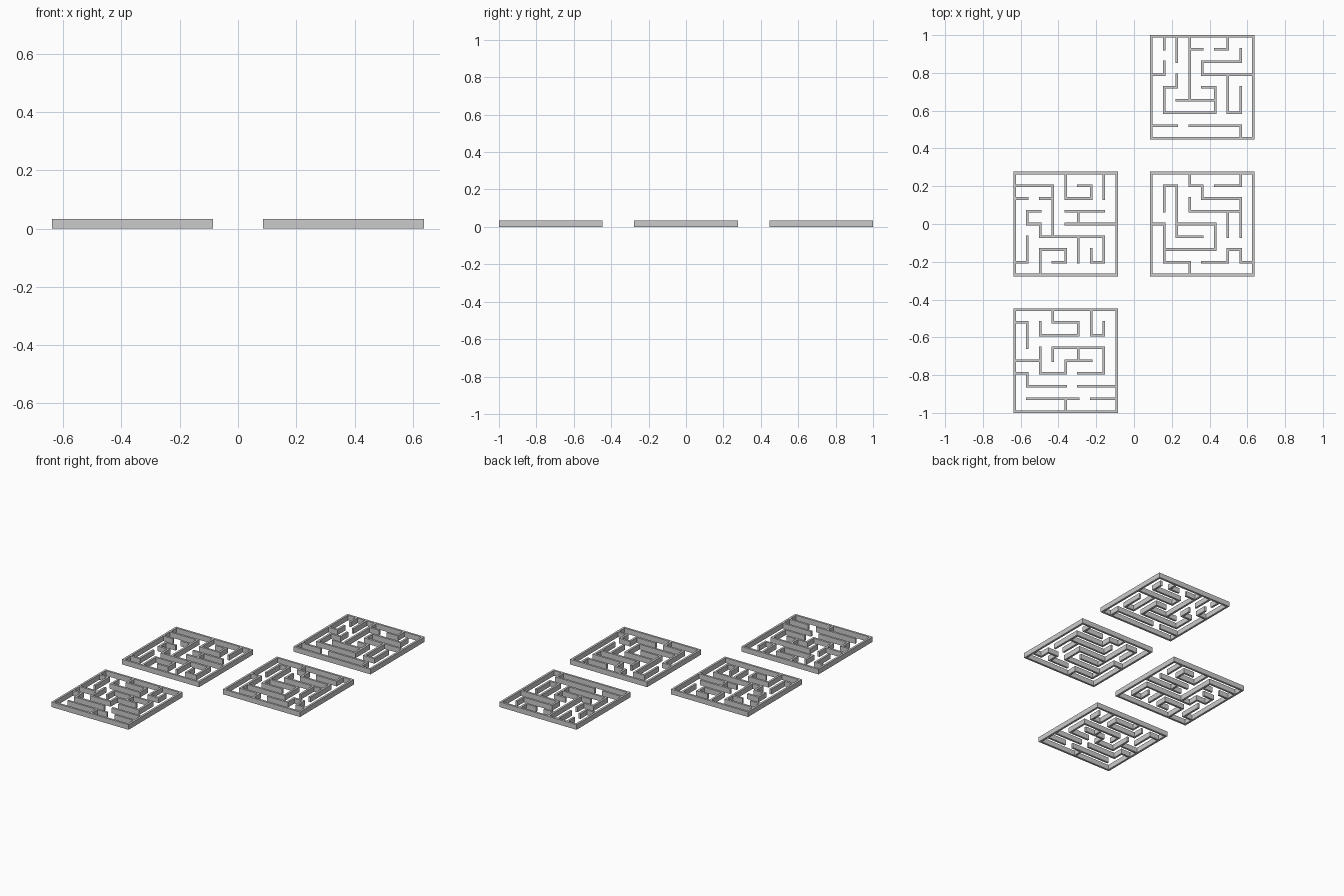
import bpy, bmesh

if "Cube" in bpy.data.objects:
    bpy.data.objects.remove(bpy.data.objects["Cube"])

T = 0.0135          # wall thickness
P = 5 * T           # grid pitch
H = 0.033           # wall height
N = 8               # cells per side
SIZE = N * P + T
CX, CY = 0.3617, 1 - SIZE / 2

# Wall paths: each token is column,row of a grid corner (row 0 at the back)
BORDER = "00 80 88 08 00"
MAZES = {
    "maze_back_right": (CX, CY,
        "10 11; 20 22; 30 35; 31 41; 51 61 60; 71 72 42 43 83; 63 66 76 74;"
        "03 13 12; 23 24 14 16 56 54 44; 25 55; 07 27; 37 77 78"),
    "maze_middle_left": (-CX, 0,
        "01 31 35; 02 12; 22 32; 40 42 62 61 51; 70 72; 43 73; 53 54; 44 84;"
        "23 13 14 24 25 75 77 67 66; 55 57; 15 17 07; 28 26 46 47 37"),
    "maze_middle_right": (CX, 0,
        "30 31 41 42 72 75; 51 71 70; 13 11 21 25 45; 32 33 73; 63 65;"
        "24 54 56 16; 04 14 17 37 38; 47 67 66 76 77 87"),
    "maze_front_left": (-CX, -CY,
        "01 11 13; 21 22 52 51 31 30; 60 62 72 71; 34 33 73 75 55; 53 54;"
        "64 44 45 25 23; 04 24; 05 15 16 46; 56 86; 17 57; 47 48; 67 87"),
}


def solid_cells(paths):
    """Fine grid cells (posts on even indices, spans on odd) filled by walls."""
    cells = set()
    for path in paths.split(";"):
        pts = [(2 * int(c[0]), 2 * int(c[1])) for c in path.split()]
        for (a, b), (c, d) in zip(pts, pts[1:]):
            for i in range(min(a, c), max(a, c) + 1):
                for j in range(min(b, d), max(b, d) + 1):
                    cells.add((i, j))
    return cells


def build_maze(name, cx, cy, paths):
    bm = bmesh.new()
    # Coordinates of the fine grid lines
    line = [(k // 2) * P + (k % 2) * T - SIZE / 2 for k in range(2 * N + 2)]
    verts = {}

    def vert(i, j):
        if (i, j) not in verts:
            verts[i, j] = bm.verts.new((cx + line[i], cy - line[j], 0))
        return verts[i, j]

    # Floor plan of the walls, raised to full height
    for i, j in sorted(solid_cells(BORDER + ";" + paths)):
        bm.faces.new((vert(i, j), vert(i, j + 1), vert(i + 1, j + 1), vert(i + 1, j)))
    res = bmesh.ops.extrude_face_region(bm, geom=bm.faces[:], use_keep_orig=True)
    top = [g for g in res["geom"] if isinstance(g, bmesh.types.BMVert)]
    bmesh.ops.translate(bm, vec=(0, 0, H), verts=top)
    bmesh.ops.recalc_face_normals(bm, faces=bm.faces[:])
    me = bpy.data.meshes.new(name)
    bm.to_mesh(me)
    bm.free()
    bpy.context.collection.objects.link(bpy.data.objects.new(name, me))


for name, (cx, cy, paths) in MAZES.items():
    build_maze(name, cx, cy, paths)
